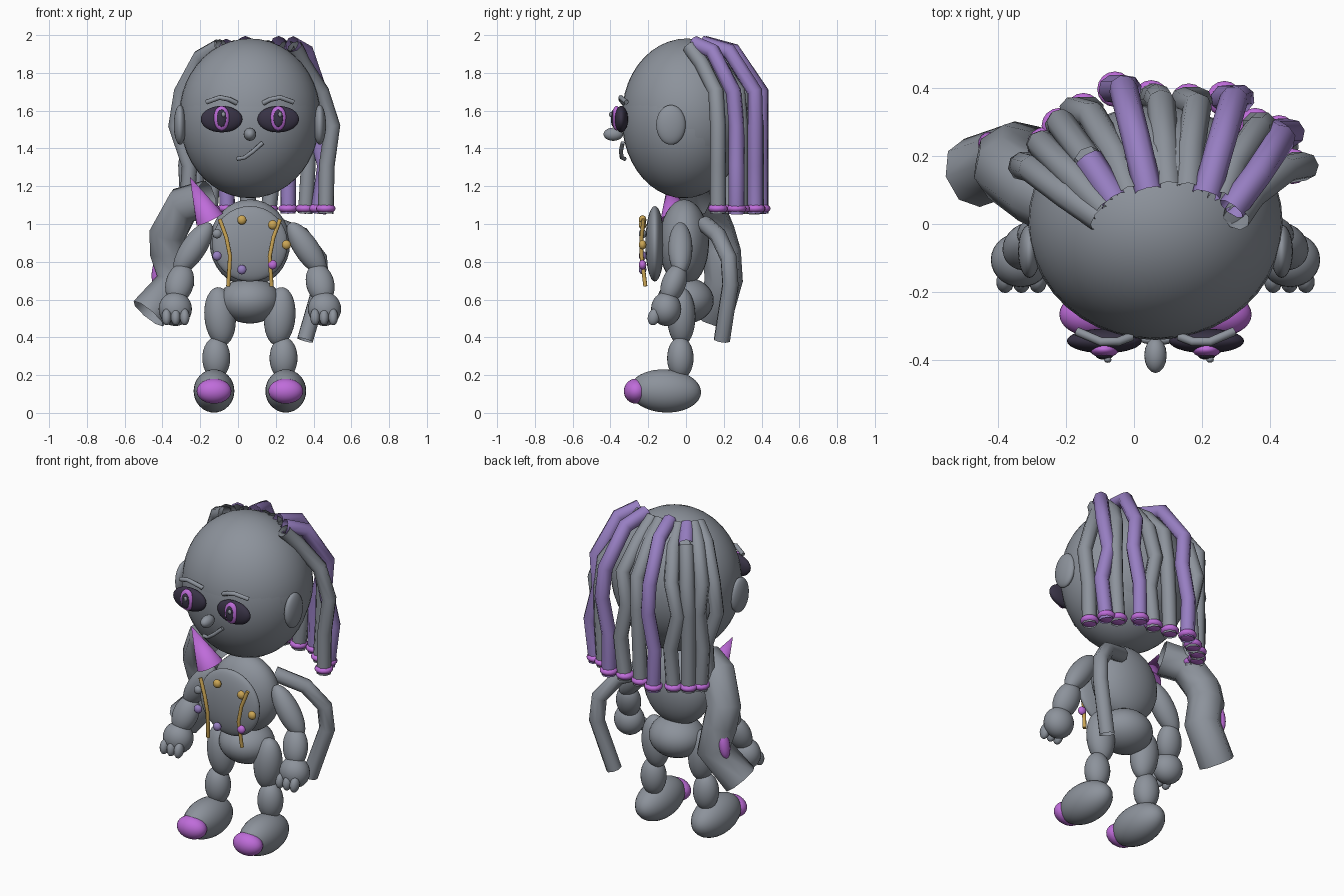
import bpy
from math import sin, cos, radians, pi
from mathutils import Vector

if "Cube" in bpy.data.objects:
    bpy.data.objects.remove(bpy.data.objects["Cube"])

MID = 0.063  # x of the figure's symmetry plane


def material(name, rgb):
    m = bpy.data.materials.new(name)
    m.use_nodes = True
    m.diffuse_color = (*rgb, 1)
    m.node_tree.nodes["Principled BSDF"].inputs["Base Color"].default_value = (*rgb, 1)
    return m


grey = material("slate grey", (0.265, 0.29, 0.33))
purple = material("soft purple", (0.31, 0.21, 0.54))
magenta = material("bright orchid", (0.52, 0.15, 0.70))
gold = material("gold", (0.60, 0.38, 0.09))
dark = material("dark violet", (0.04, 0.033, 0.06))


def ball(name, loc, size, mat, rot=(0, 0, 0), segs=28):
    """Smooth ellipsoid with the given semi-axes and rotation in degrees."""
    bpy.ops.mesh.primitive_uv_sphere_add(segments=segs, ring_count=segs // 2 + 2, location=loc,
                                         rotation=[radians(a) for a in rot])
    ob = bpy.context.object
    ob.name = name
    ob.scale = size
    bpy.ops.object.shade_smooth()
    ob.data.materials.append(mat)
    return ob


def tube(name, pts, radius, mat, caps=False):
    """Round tube along a jointed path."""
    cu = bpy.data.curves.new(name, "CURVE")
    cu.dimensions = "3D"
    cu.bevel_depth = radius
    cu.bevel_resolution = 2
    cu.use_fill_caps = caps
    sp = cu.splines.new("POLY")
    sp.points.add(len(pts) - 1)
    for p, co in zip(sp.points, pts):
        p.co = (*co, 1)
    cu.materials.append(mat)
    ob = bpy.data.objects.new(name, cu)
    bpy.context.collection.objects.link(ob)
    bpy.ops.object.select_all(action="DESELECT")
    ob.select_set(True)
    bpy.context.view_layer.objects.active = ob
    bpy.ops.object.convert(target="MESH")
    bpy.ops.object.shade_smooth_by_angle(angle=radians(60))
    return bpy.context.object


# Head, scalp and face centre
ball("head", (MID, -0.01, 1.555), (0.37, 0.33, 0.418), grey, segs=40)
ball("scalp", (MID, 0.005, 1.58), (0.373, 0.343, 0.402), grey, segs=40)
ball("nose", (MID, -0.385, 1.475), (0.033, 0.052, 0.035), grey, segs=16)
tube("mouth", [(-0.005, -0.325, 1.345), (0.035, -0.34, 1.352), (0.08, -0.345, 1.385),
               (0.13, -0.335, 1.43)], 0.011, grey, True)

# Torso
ball("torso", (MID, -0.01, 0.90), (0.213, 0.132, 0.23), grey)
ball("chest_plate", (MID, -0.165, 0.895), (0.20, 0.05, 0.20), grey)
ball("pelvis", (MID, -0.003, 0.595), (0.16, 0.15, 0.122), grey)

# Parts repeated on both sides
for side, s in (("right", -1), ("left", 1)):
    def at(dx, y, z):
        return (MID + s * dx, y, z)

    # Eye and brow
    ball(side + "_eye", at(0.15, -0.343, 1.555), (0.11, 0.036, 0.07), dark)
    ball(side + "_iris", at(0.15, -0.368, 1.56), (0.043, 0.024, 0.065), magenta, segs=20)
    ball(side + "_pupil", at(0.15, -0.385, 1.56), (0.026, 0.013, 0.046), dark, segs=16)
    x = MID + s * 0.15
    ball(side + "_glint", (x + 0.01, -0.398, 1.58), (0.011, 0.009, 0.014), grey, segs=12)
    tube(side + "_brow", [at(0.07, -0.33, 1.64), at(0.11, -0.345, 1.66), at(0.16, -0.345, 1.67),
                          at(0.23, -0.315, 1.645)], 0.013, grey, True)
    ball(side + "_ear", at(0.37, -0.08, 1.525), (0.033, 0.078, 0.105), grey)

    # Arm
    ball(side + "_upper_arm", at(0.30, -0.03, 0.87), (0.066, 0.064, 0.162), grey, (0, -s * 34, 0))
    ball(side + "_forearm", at(0.372, -0.065, 0.685), (0.074, 0.064, 0.112), grey, (-20, -s * 15, 0))
    ball(side + "_hand", at(0.395, -0.105, 0.55), (0.088, 0.08, 0.09), grey)
    for i in range(3):
        ball(f"{side}_finger_{i + 1}", at(0.345 + 0.048 * i, -0.17, 0.508),
             (0.026, 0.032, 0.045), grey, (-15, 0, 0), 14)

    # Leg and shoe
    ball(side + "_thigh", at(0.158, -0.025, 0.51), (0.083, 0.075, 0.156), grey, (0, s * 5, 0))
    ball(side + "_shin", at(0.178, -0.03, 0.29), (0.074, 0.07, 0.112), grey)
    ball(side + "_shoe", at(0.19, -0.11, 0.116), (0.108, 0.19, 0.114), grey, (-3, 0, 0))
    ball(side + "_toe_cap", at(0.19, -0.265, 0.115), (0.092, 0.064, 0.066), magenta)

    # Chest cord
    tube(side + "_chest_cord", [at(0.16, -0.225, 1.025), at(0.125, -0.235, 0.93),
                                at(0.105, -0.235, 0.83), at(0.115, -0.215, 0.67)], 0.011, gold, True)

# Ring of chest studs
for i, mat in enumerate((gold, gold, gold, grey, purple, purple, magenta)):
    a = 2 * pi * i / 7
    ball(f"chest_stud_{i + 1}", (MID + 0.193 * cos(a), -0.23, 0.89 + 0.135 * sin(a)),
         (0.025, 0.02, 0.025), mat, segs=14)

# Shoulder spike
base, tip = Vector((-0.15, -0.06, 1.025)), Vector((-0.255, -0.09, 1.25))
bpy.ops.mesh.primitive_cone_add(vertices=20, radius1=0.077, depth=(tip - base).length,
                                location=(base + tip) / 2)
spike = bpy.context.object
spike.name = "shoulder_spike"
spike.rotation_euler = (tip - base).to_track_quat("Z", "Y").to_euler()
spike.data.materials.append(magenta)
bpy.ops.object.shade_smooth_by_angle(angle=radians(40))

# Thick trailing sleeve with its jewel, and the thin strap
tube("thick_sleeve", [(-0.16, 0.04, 1.13), (-0.29, 0.10, 1.10), (-0.37, 0.16, 0.95),
                      (-0.365, 0.19, 0.85), (-0.33, 0.20, 0.70), (-0.475, 0.15, 0.525)], 0.103, grey)
ball("sleeve_jewel", (-0.425, 0.235, 0.755), (0.03, 0.035, 0.08), magenta, (0, 10, 0), 16)
tube("thin_strap", [(0.18, 0.10, 1.0), (0.34, 0.17, 0.94), (0.43, 0.225, 0.82),
                    (0.44, 0.235, 0.68), (0.355, 0.19, 0.385)], 0.045, grey)

# Hanging hair locks, each ending in a bead
COUNT = 11
RAISED = (4, 7, 9)  # coloured locks that stand off the scalp
for i in range(COUNT):
    t = radians(-85 + 170 * i / (COUNT - 1))
    sway = 0.035 * sin(i * 2.1 - 1.2)
    drift = -0.05 * cos(t)  # the back of the curtain hangs off centre
    raised = i in RAISED
    lift = 0.015 if raised else 0
    hug = 0 if raised or i < 3 else 0.035
    out = 0.035 if raised else 0

    def ring(cx, rx, cy, ry, z):
        return (cx + rx * sin(t), cy + ry * cos(t), z)

    path = [ring(0.10, 0.20, 0.01, 0.09, 1.94 + lift),
            ring(0.09, 0.29 - hug, 0.07, 0.19 - hug, 1.885 + lift * 2 - hug),
            ring(0.08, 0.38 - hug / 2, 0.14 + out / 2, 0.25 - hug, 1.70),
            ring(0.09 + sway + drift / 2, 0.385, 0.15 + out, 0.22, 1.52),
            ring(0.11 - sway / 2 + drift, 0.38, 0.15 + out, 0.22, 1.31),
            ring(0.10 + drift, 0.37, 0.15 + out, 0.22, 1.055)]
    name = f"hair_lock_{i + 1}"
    if i == 2:  # only the crown of this lock is coloured
        tube(name + "_crown", path[:2], 0.044, purple)
        tube(name, path[1:], 0.042, grey)
    else:
        tube(name, path, 0.042, purple if raised else grey)
    end = path[-1]
    ball(f"hair_bead_{i + 1}", (end[0], end[1], 1.082), (0.052, 0.052, 0.028), magenta, segs=16)
